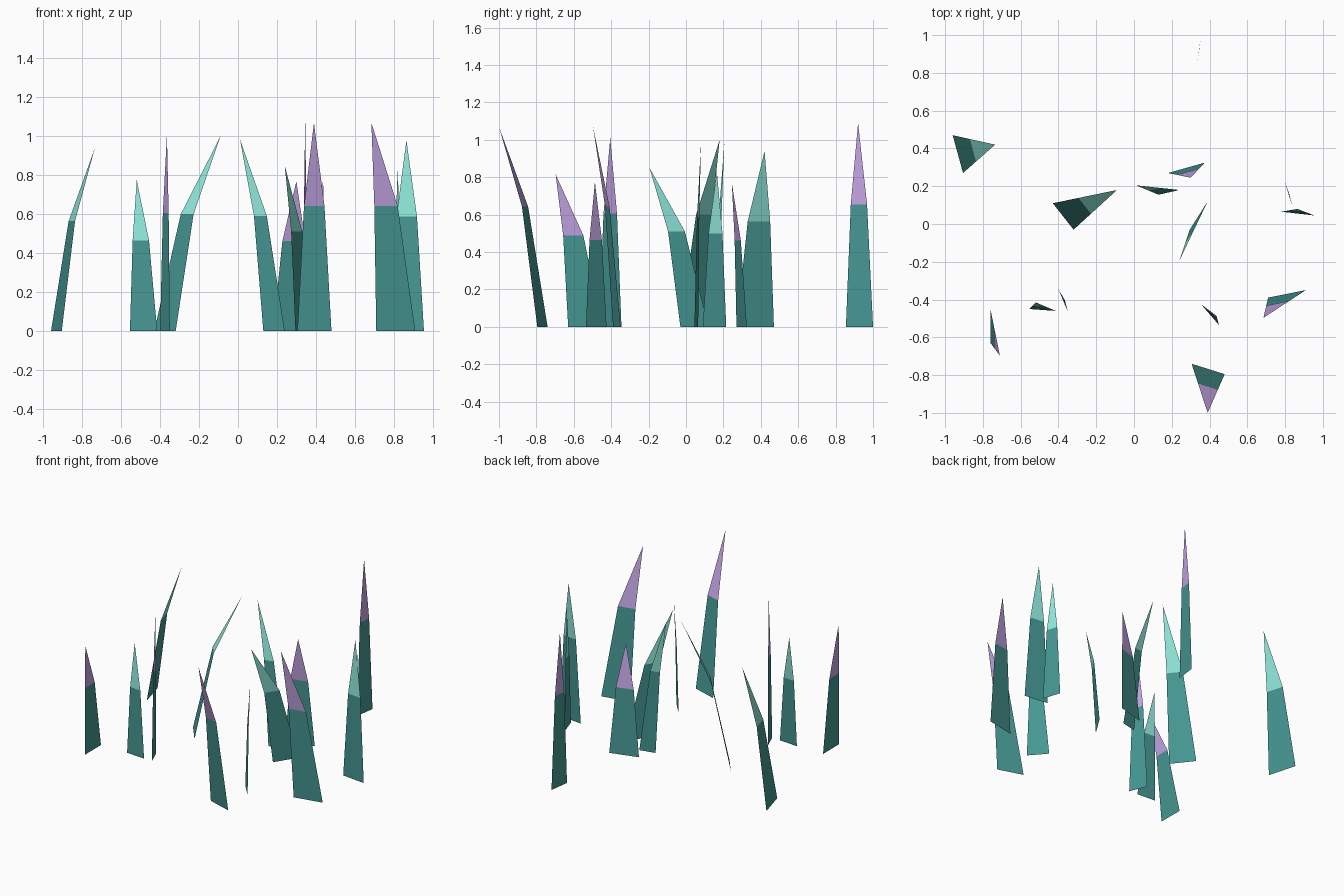
import bpy
from mathutils import Vector


def material(name, rgb):
    m = bpy.data.materials.new(name)
    m.diffuse_color = (*rgb, 1)
    return m


STEM = material("stem_teal", (0.06, 0.31, 0.29))
MINT = material("tip_mint", (0.29, 0.84, 0.74))
LILAC = material("tip_lilac", (0.56, 0.38, 0.79))


def blade(name, a, b, tip, tip_mat):
    """Flat grass blade: tapered lower quad, then a pointed tip bending over."""
    a, b = Vector((*a, 0)), Vector((*b, 0))
    tip = Vector(tip)
    root = (a + b) / 2
    # the bend sits at 60% height, 40% of the lean, 60% of the base width
    mid = root.lerp(tip, 0.4)
    mid.z = tip.z * 0.6
    half = (b - a) * 0.3
    mesh = bpy.data.meshes.new(name)
    mesh.from_pydata([a, b, mid + half, mid - half, tip], [], [(0, 1, 2, 3), (3, 2, 4)])
    mesh.materials.append(STEM)
    mesh.materials.append(tip_mat)
    mesh.polygons[1].material_index = 1
    bpy.context.collection.objects.link(bpy.data.objects.new(name, mesh))


# base corner, base corner, tip
mint_blades = [
    ((-0.96, 0.47), (-0.905, 0.27), (-0.735, 0.42, 0.94)),
    ((-0.43, 0.11), (-0.32, -0.03), (-0.09, 0.18, 1.0)),
    ((0.13, 0.155), (0.24, 0.18), (0.01, 0.205, 0.985)),
    ((0.295, -0.03), (0.39, 0.12), (0.24, -0.195, 0.85)),
    ((0.78, 0.065), (0.955, 0.045), (0.865, 0.08, 0.98)),
    ((-0.555, -0.45), (-0.415, -0.46), (-0.52, -0.415, 0.775)),
    ((0.84, 0.09), (0.80, 0.215), (0.82, 0.165, 0.83)),
]
lilac_blades = [
    ((0.18, 0.27), (0.375, 0.325), (0.30, 0.245, 0.77)),
    ((0.71, -0.39), (0.91, -0.35), (0.685, -0.497, 1.07)),
    ((0.305, -0.74), (0.48, -0.795), (0.39, -1.0, 1.07)),
    ((0.355, -0.425), (0.45, -0.535), (0.437, -0.487, 0.775)),
    ((-0.40, -0.345), (-0.35, -0.465), (-0.365, -0.405, 1.01)),
    ((-0.76, -0.45), (-0.76, -0.63), (-0.71, -0.697, 0.815)),
    ((0.335, 0.855), (0.355, 1.0), (0.345, 0.92, 1.09)),
]

for i, spec in enumerate(mint_blades, 1):
    blade(f"mint_grass_blade_{i}", *spec, MINT)
for i, spec in enumerate(lilac_blades, 1):
    blade(f"lilac_grass_blade_{i}", *spec, LILAC)
